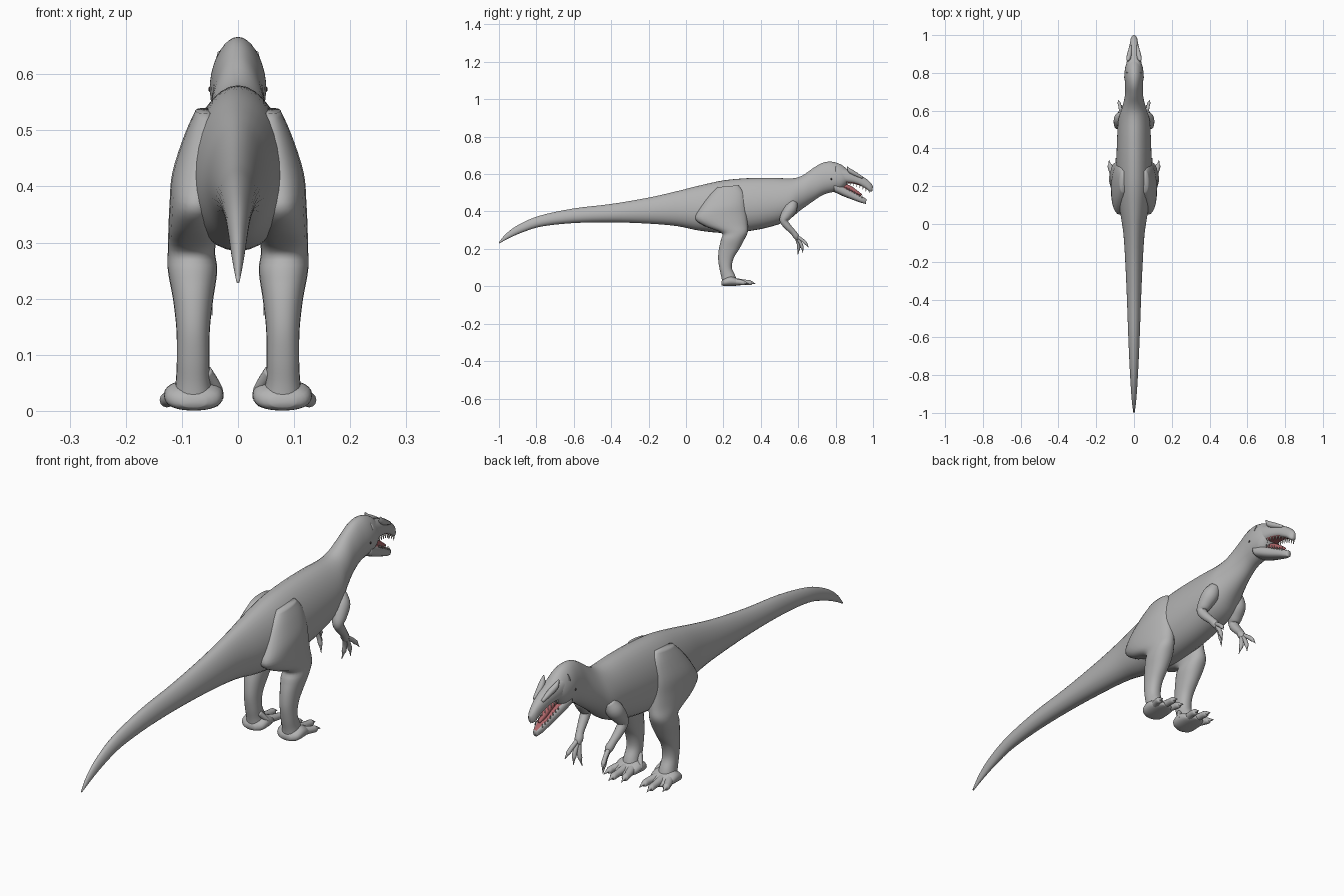
import bpy, bmesh, math
from mathutils import Vector


def material(name, rgb):
    m = bpy.data.materials.new(name)
    m.diffuse_color = (*rgb, 1)
    return m


SKIN = material("grey skin", (0.45, 0.45, 0.45))
MOUTH = material("mouth pink", (0.42, 0.13, 0.14))
TOOTH = material("tooth white", (0.75, 0.73, 0.68))
EYE = material("eye dark", (0.05, 0.04, 0.04))


def smooth_rows(rows, steps):
    """Catmull-Rom interpolation of tuples of numbers."""
    out = []
    for i in range(len(rows) - 1):
        a, b, c, d = (rows[max(i - 1, 0)], rows[i], rows[i + 1],
                      rows[min(i + 2, len(rows) - 1)])
        for k in range(steps):
            t = k / steps
            out.append([0.5 * (2 * q + (r - p) * t + (2 * p - 5 * q + 4 * r - s) * t * t
                               + (3 * q - p - 3 * r + s) * t ** 3)
                        for p, q, r, s in zip(a, b, c, d)])
    out.append(list(rows[-1]))
    return out


def skin_rings(name, rings, mats):
    bm = bmesh.new()
    loops = [[bm.verts.new(p) for p in ring] for ring in rings]
    n = len(loops[0])
    for a, b in zip(loops, loops[1:]):
        for i in range(n):
            j = (i + 1) % n
            bm.faces.new((a[i], a[j], b[j], b[i]))
    for ring in (loops[0], loops[-1]):
        pole = bm.verts.new(sum((v.co for v in ring), Vector()) / n)
        for i in range(n):
            bm.faces.new((ring[i], ring[(i + 1) % n], pole))
    bmesh.ops.recalc_face_normals(bm, faces=bm.faces)
    for f in bm.faces:
        f.smooth = True
    me = bpy.data.meshes.new(name)
    bm.to_mesh(me)
    bm.free()
    for m in mats:
        me.materials.append(m)
    ob = bpy.data.objects.new(name, me)
    bpy.context.collection.objects.link(ob)
    return ob


def loft(name, rows, side=1, n=24, egg=0.0, power=1.0, mats=(SKIN,), steps=4):
    """Rows: edge A (y, z), edge B (y, z), half width, centre x."""
    rings = []
    for ay, az, by, bz, w, x in smooth_rows(rows, steps):
        a, b = Vector((0, ay, az)), Vector((0, by, bz))
        ring = []
        for i in range(n):
            t = 2 * math.pi * i / n
            c, s = math.cos(t), math.sin(t)
            c, s = (math.copysign(abs(v) ** power, v) for v in (c, s))
            p = (a + b) / 2 + (a - b) / 2 * c
            p.x = side * (x + max(w, 0.001) * s * (1 - egg * c))
            ring.append(p)
        rings.append(ring)
    return skin_rings(name, rings, mats)


def tube(name, rows, side=1, n=12, mats=(SKIN,), steps=4):
    """Rows: x, y, z, radius."""
    pts = smooth_rows(rows, steps)
    rings = []
    for i, (x, y, z, r) in enumerate(pts):
        p, q = pts[max(i - 1, 0)], pts[min(i + 1, len(pts) - 1)]
        d = (Vector(q[:3]) - Vector(p[:3])).normalized()
        u = (Vector((1, 0, 0)) - d * d.x).normalized()
        v = d.cross(u)
        ring = []
        for k in range(n):
            t = 2 * math.pi * k / n
            w = Vector((x, y, z)) + max(r, 0.0008) * (u * math.cos(t) + v * math.sin(t))
            w.x *= side
            ring.append(w)
        rings.append(ring)
    return skin_rings(name, rings, mats)


# tail, torso, neck and back of the head in one sweep
body = [(-1.0, .236, -1.0, .228, .003), (-.96, .283, -.945, .258, .010),
        (-.89, .332, -.87, .290, .016), (-.78, .378, -.77, .320, .022),
        (-.6, .416, -.6, .338, .030), (-.4, .440, -.4, .342, .037),
        (-.2, .474, -.2, .335, .046), (-.05, .508, -.05, .322, .056),
        (.07, .538, .07, .298, .074), (.2, .566, .2, .285, .090),
        (.33, .578, .32, .293, .092), (.46, .580, .44, .315, .089),
        (.57, .577, .54, .350, .082), (.625, .594, .61, .405, .062),
        (.68, .632, .68, .455, .048), (.73, .660, .735, .490, .047),
        (.78, .666, .79, .505, .050), (.83, .650, .83, .515, .046),
        (.87, .618, .865, .552, .032)]
loft("body", [r + (0,) for r in body], n=32, egg=.14)

# upper and lower jaws, pink on the faces inside the mouth
upper = loft("upper_jaw", [
    (.80, .652, .80, .545, .046, 0), (.87, .622, .87, .550, .037, 0),
    (.92, .602, .92, .542, .028, 0), (.96, .577, .96, .523, .021, 0),
    (.985, .556, .985, .506, .016, 0), (1.0, .535, .996, .510, .007, 0)],
    egg=.1, power=.8, mats=(SKIN, MOUTH))
lower = loft("lower_jaw", [
    (.79, .560, .79, .505, .045, 0), (.84, .535, .84, .482, .037, 0),
    (.89, .508, .89, .463, .028, 0), (.94, .481, .935, .447, .020, 0),
    (.965, .466, .962, .440, .010, 0)],
    power=.8, mats=(SKIN, MOUTH))
for ob, sign in ((upper, -1), (lower, 1)):
    for f in ob.data.polygons:
        if f.normal.z * sign > .75 and .83 < f.center.y < .975:
            f.material_index = 1
tube("tongue", [(0, .82, .54, .014), (0, .87, .527, .014), (0, .91, .503, .011),
                (0, .94, .488, .004)], mats=(MOUTH,))

for side, word in ((1, "right"), (-1, "left")):
    # brow crest and eye
    tube(word + "_brow_crest", [(.018, .945, .580, .006), (.024, .90, .603, .012),
                                (.030, .875, .619, .011), (.034, .862, .640, .002)], side)
    tube(word + "_eye", [(.048, .771, .573, .001), (.0475, .775, .573, .005),
                         (.0475, .779, .573, .005), (.048, .783, .573, .001)],
         side, mats=(EYE,))

    # teeth along both jaws
    for i in range(8):
        t = i / 7
        y = .865 + .115 * t
        x = .029 - .017 * t
        z = .552 - .045 * t * t
        tube(f"{word}_upper_tooth_{i}", [(x, y, z + .004, .0035), (x, y - .002, z - .012, .0005)],
             side, n=6, mats=(TOOTH,), steps=1)
        if i < 7:
            y, x, z = .86 + .095 * t, .030 - .016 * t, .522 - .053 * t
            tube(f"{word}_lower_tooth_{i}", [(x, y, z - .004, .003), (x, y, z + .010, .0005)],
                 side, n=6, mats=(TOOTH,), steps=1)

    # thigh, shin and ankle
    loft(word + "_leg", [
        (.28, .54, .17, .53, .018, .058), (.31, .50, .12, .48, .034, .062),
        (.32, .44, .07, .41, .046, .071), (.326, .38, .05, .36, .047, .075),
        (.33, .33, .10, .322, .046, .078), (.33, .29, .19, .285, .042, .083),
        (.312, .25, .187, .25, .044, .081), (.285, .2, .176, .2, .036, .080),
        (.255, .15, .172, .145, .030, .080), (.245, .10, .180, .09, .029, .080),
        (.262, .06, .190, .045, .031, .080), (.275, .02, .195, .006, .038, .079)],
        side, power=.9)

    # foot pad, toes and claws
    loft(word + "_foot", [
        (.19, .026, .19, .006, .022, .080), (.205, .042, .205, .001, .047, .079),
        (.24, .055, .24, .001, .053, .079), (.28, .038, .28, .004, .045, .080),
        (.305, .022, .305, .008, .020, .082)], side, power=.85)
    toes = {"outer": (.102, .122, .132), "middle": (.082, .084, .086),
            "inner": (.062, .047, .040)}
    for toe, (x0, x1, x2) in toes.items():
        d = {"outer": 0, "middle": .035, "inner": .018}[toe]
        tube(f"{word}_{toe}_toe", [
            (x0, .25, .026, .020), (x1, .29 + d * .6, .022, .014),
            (x1 + (x2 - x1) * .5, .310 + d, .019, .013),
            (x1 + (x2 - x1) * .7, .318 + d, .019, .007),
            (x2, .338 + d, .012, .001)], side)
    tube(word + "_dewclaw", [(.058, .215, .070, .012), (.042, .232, .048, .010),
                             (.034, .242, .034, .008), (.027, .254, .022, .001)], side)

    # arm, palm and three clawed fingers
    tube(word + "_arm", [
        (.058, .575, .450, .022), (.070, .560, .415, .034), (.079, .535, .378, .029),
        (.083, .522, .350, .021), (.080, .545, .318, .018), (.074, .572, .290, .015),
        (.068, .588, .268, .016), (.066, .598, .252, .010)], side, n=16)
    for i, (x, y, z) in enumerate([(.046, .598, .170), (.066, .625, .178), (.084, .655, .208)]):
        a, b = Vector((.068, .585, .272)), Vector((x, y, z))
        rows = []
        for t, r in ((0, .009), (.4, .0085), (.68, .0085), (.78, .005), (1, .001)):
            p = a.lerp(b, t)
            p.y += .010 * math.sin(math.pi * t)
            rows.append((*p, r))
        tube(f"{word}_finger_{i}", rows, side)
